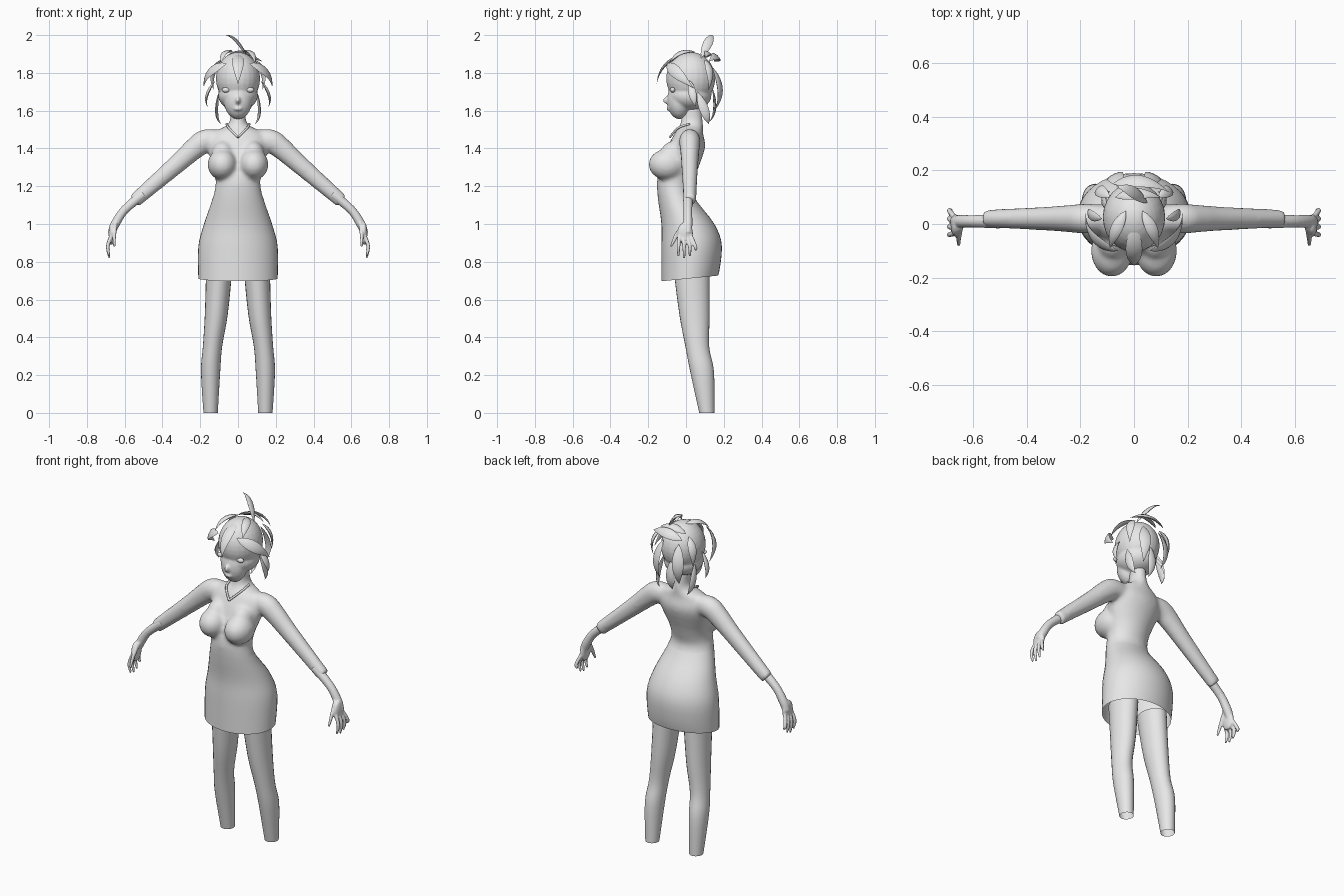
import bpy, bmesh, math
from mathutils import Vector, Matrix

cube = bpy.data.objects.get("Cube")
if cube:
    bpy.data.objects.remove(cube, do_unlink=True)

shade = (0.8, 0.8, 0.8, 1)
grey = bpy.data.materials.new("plain_grey")
grey.use_nodes = True
grey.diffuse_color = shade
grey.node_tree.nodes["Principled BSDF"].inputs["Base Color"].default_value = shade
head_centre = Vector((0, 0.03, 1.74))
sides = {"left": 1, "right": -1}


def resample(rows, steps=4):
    """Smooth curve through rows of numbers."""
    result = []
    last = len(rows) - 1
    for i in range(last):
        before, start, end, after = (rows[max(0, min(last, j))] for j in range(i - 1, i + 3))
        for n in range(steps):
            t = n / steps
            result.append([b + t / 2 * (c - a + t * (2 * a - 5 * b + 4 * c - d + t * (3 * (b - c) + d - a)))
                           for a, b, c, d in zip(before, start, end, after)])
    return result + [list(rows[-1])]


def tube(bm, rows, count=24, flat=False, cap=True, ref=Vector((0, 1, 0))):
    """Loft ellipses along rows of x, y, z, radius along ref, radius across."""
    points = [Vector(row[:3]) for row in rows]
    rings = []
    for i, row in enumerate(rows):
        tangent = points[min(i + 1, len(points) - 1)] - points[max(i - 1, 0)]
        if flat:
            tangent = Vector((0, 0, tangent.z))
        tangent.normalize()
        along = (ref - tangent * ref.dot(tangent)).normalized()
        across = tangent.cross(along)
        angles = [math.tau * n / count for n in range(count)]
        rings.append([bm.verts.new(points[i] + along * row[3] * math.cos(angle)
                                   + across * row[4] * math.sin(angle)) for angle in angles])
    for low, high in zip(rings, rings[1:]):
        for n in range(count):
            m = (n + 1) % count
            bm.faces.new((low[n], low[m], high[m], high[n]))
    if cap:
        bm.faces.new(rings[0][::-1])
        bm.faces.new(rings[-1])


def ball(bm, centre, radii):
    matrix = Matrix.Translation(centre) @ Matrix.Diagonal((*radii, 1))
    bmesh.ops.create_uvsphere(bm, u_segments=24, v_segments=16, radius=1, matrix=matrix)


def finish(name, bm, voxel=0, softness=4):
    """Make the object; a voxel size fuses its pieces into one skin."""
    bmesh.ops.recalc_face_normals(bm, faces=bm.faces)
    mesh = bpy.data.meshes.new(name)
    bm.to_mesh(mesh)
    bm.free()
    mesh.materials.append(grey)
    obj = bpy.data.objects.new(name, mesh)
    bpy.context.collection.objects.link(obj)
    bpy.ops.object.select_all(action='DESELECT')
    bpy.context.view_layer.objects.active = obj
    obj.select_set(True)
    bpy.ops.object.shade_smooth_by_angle(angle=math.radians(50))
    if voxel:
        fuse = obj.modifiers.new("fuse", 'REMESH')
        fuse.mode = 'VOXEL'
        fuse.voxel_size = voxel
        fuse.use_smooth_shade = True
        soften = obj.modifiers.new("soften", 'SMOOTH')
        soften.iterations = softness


def lock(name, root, tip):
    """Pointed lock of hair, bowed away from the head and lying flat to it."""
    root, tip = Vector(root), Vector(tip)
    length = (tip - root).length
    middle = (root + tip) / 2
    outward = (middle - head_centre).normalized()
    bend = middle + outward * length * 0.35
    rows = []
    for i in range(13):
        t = i / 12
        point = root.lerp(bend, t).lerp(bend.lerp(tip, t), t)
        fullness = max(0.02, math.sin(math.pi * t ** 0.75))
        rows.append((*point, length * 0.14 * fullness, 0.008 * fullness))
    bm = bmesh.new()
    tube(bm, rows, count=8, ref=(tip - root).cross(outward).normalized())
    finish(name, bm)


# Torso outline: height, front, back, half width
outline = [(0.71, -0.13, 0.17, 0.21), (0.88, -0.13, 0.19, 0.21), (1, -0.13, 0.15, 0.18),
           (1.15, -0.15, 0.04, 0.13), (1.25, -0.15, 0.05, 0.12), (1.4, -0.1, 0.1, 0.16),
           (1.48, -0.06, 0.09, 0.14), (1.53, -0.03, 0.09, 0.05), (1.62, -0.02, 0.08, 0.04)]
torso = [(0, (front + back) / 2, z, (back - front) / 2, half) for z, front, back, half in resample(outline)]

# Skirt, open at the hem, which dips at the front
bm = bmesh.new()
tube(bm, torso[:13], count=40, flat=True, cap=False)
for vert in bm.verts:
    if vert.co.z < 0.72:
        vert.co.z += vert.co.y / 10
finish("skirt", bm)

# Upper body, bust and sleeves fused together
sleeve = [(0.08, 1.44, 0.055), (0.17, 1.44, 0.062), (0.23, 1.4, 0.058), (0.32, 1.32, 0.05), (0.55, 1.12, 0.037)]
bm = bmesh.new()
tube(bm, torso[11:], count=32, flat=True)
for s in sides.values():
    tube(bm, resample([(s * x, 0.02, z, r * 0.9, r) for x, z, r in sleeve]))
    ball(bm, (s * 0.083, -0.1, 1.315), (0.078, 0.098, 0.082))
    ball(bm, (s * 0.08, -0.06, 1.37), (0.06, 0.075, 0.07))
finish("upper_body", bm, 0.011, 6)

# Limbs: leg rows are x, y, z, depth; forearm rows are x, z, radius
leg = [(0.1, 0.03, 0.75, 0.095), (0.115, 0.045, 0.52, 0.08), (0.135, 0.06, 0.35, 0.063),
       (0.145, 0.085, 0.22, 0.063), (0.145, 0.11, 0, 0.04)]
forearm = [(0.5, 1.16, 0.027), (0.6, 1.075, 0.023), (0.65, 1, 0.024), (0.67, 0.95, 0.02)]
for side, s in sides.items():
    bm = bmesh.new()
    tube(bm, resample([(s * x, y, z, r, 0.015 + r * 0.57) for x, y, z, r in leg]), flat=True, cap=False)
    finish(side + "_leg", bm)

    # Hand with four spread fingers and a thumb
    bm = bmesh.new()
    tube(bm, resample([(s * x, 0.01, z, r, r) for x, z, r in forearm]))
    ball(bm, (s * 0.667, -0.005, 0.95), (0.018, 0.042, 0.06))
    for i in range(4):
        spread = 0.03 * i - 0.04
        tip = 0.82 + 0.01 * (i - 1) ** 2
        tube(bm, resample([(s * 0.67, 0.02 * i - 0.035, 0.94, 0.01, 0.01), (s * 0.69, spread, 0.88, 0.01, 0.01),
                           (s * 0.68, spread, tip, 0.006, 0.006)]), count=10)
    tube(bm, resample([(s * 0.65, -0.01, 1, 0.014, 0.012), (s * 0.655, -0.05, 0.94, 0.012, 0.01),
                       (s * 0.655, -0.08, 0.88, 0.006, 0.006)]), count=10)
    finish(side + "_hand", bm, 0.005, 2)

    # Collar edge running down to a point
    bm = bmesh.new()
    tube(bm, resample([(s * x, y, z, 0.006, 0.006) for x, y, z in
                       ((0.06, 0.02, 1.53), (0.05, -0.04, 1.51), (0, -0.085, 1.46))]), count=8)
    finish(side + "_collar", bm)

    # Eye
    bm = bmesh.new()
    ball(bm, (s * 0.064, -0.07, 1.71), (0.022, 0.014, 0.014))
    finish(side + "_eye", bm)

# Head: skull, cheeks, jaw, nose and lips fused together
bm = bmesh.new()
ball(bm, (0, 0.025, 1.77), (0.117, 0.13, 0.14))
ball(bm, (0, 0.02, 1.68), (0.105, 0.115, 0.08))
ball(bm, (0, -0.035, 1.655), (0.075, 0.065, 0.1))
ball(bm, (0, -0.1, 1.655), (0.012, 0.022, 0.02))
ball(bm, (0, -0.09, 1.61), (0.024, 0.014, 0.01))
finish("head", bm, 0.007, 3)

# Paired locks of hair: root and tip
paired = {"crown_lock": ((0.03, 0.05, 1.91), (0.09, -0.09, 1.85)),
          "side_bang": ((0.06, -0.1, 1.85), (0.18, 0.04, 1.72)),
          "temple_lock": ((0.12, 0.02, 1.76), (0.16, 0.05, 1.62)),
          "nape_lock": ((0.1, 0.06, 1.7), (0.09, 0.12, 1.53)),
          "rear_lock": ((0.05, 0.14, 1.83), (0.06, 0.15, 1.6)),
          "upper_rear_lock": ((0.09, 0.1, 1.87), (0.13, 0.12, 1.71))}
for name, ends in paired.items():
    for side, s in sides.items():
        lock(side + "_" + name, *[(s * x, y, z) for x, y, z in ends])

# Single locks of hair
lock("front_bang", (0, 0, 1.9), (0, -0.155, 1.74))
lock("centre_nape_lock", (0, 0.14, 1.72), (0, 0.12, 1.54))
lock("rear_crown_lock", (-0.08, 0.15, 1.86), (0.13, 0.12, 1.86))
lock("top_crown_lock", (-0.07, 0.1, 1.88), (0.1, 0.1, 1.88))
lock("upright_tuft", (0.05, 0.08, 1.88), (-0.065, 0.14, 2))
